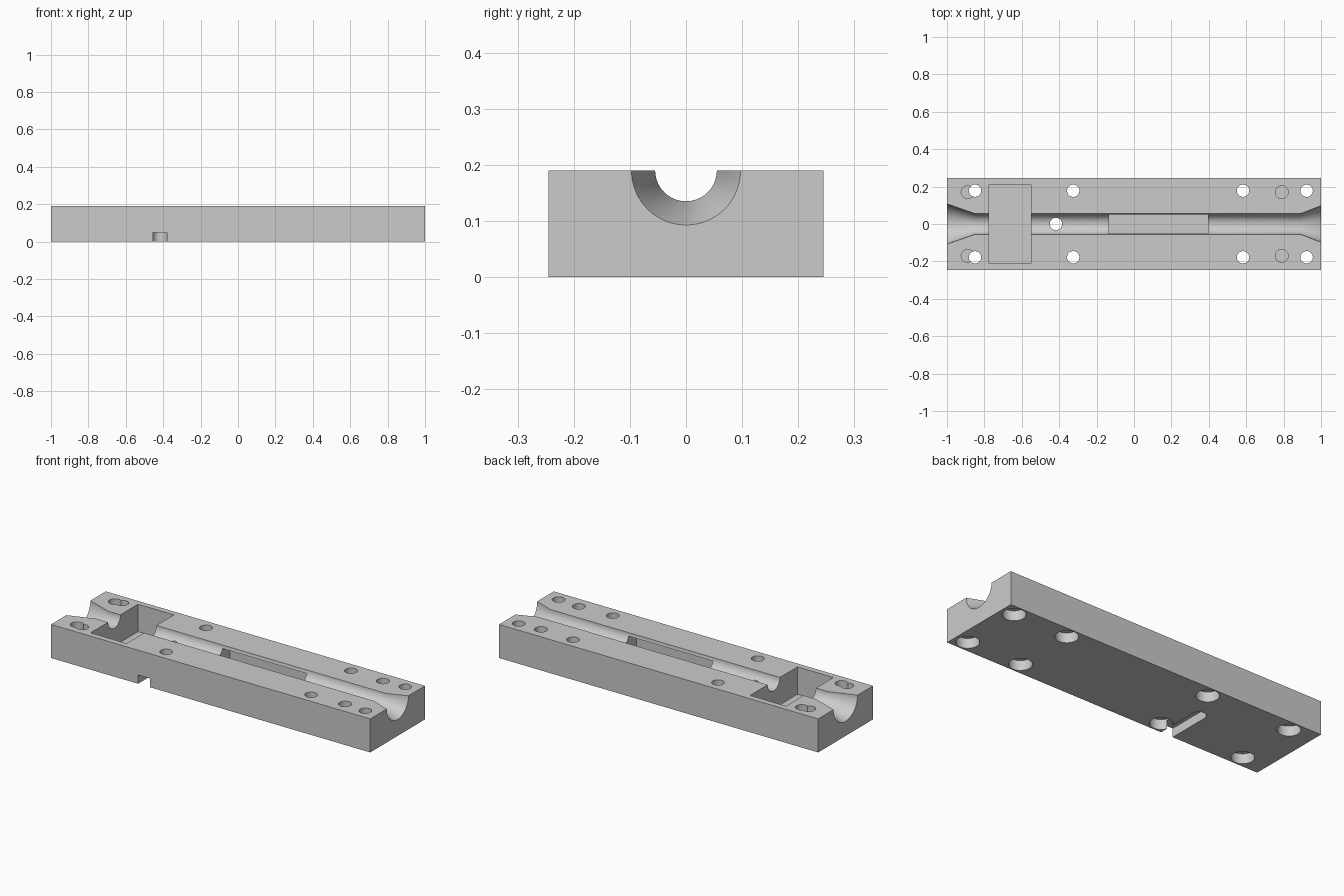
import bpy, math
from mathutils import Matrix, Vector

cube = bpy.data.objects.get("Cube")
if cube:
    bpy.data.objects.remove(cube, do_unlink=True)

H = 0.19           # block height
HALF_Y = 0.245     # half width
SCREW_R = 0.033
SEG = 40

metal = bpy.data.materials.new("plain grey")
metal.use_nodes = True
GREY = (0.6, 0.6, 0.6, 1)
metal.diffuse_color = GREY
metal.node_tree.nodes["Principled BSDF"].inputs["Base Color"].default_value = GREY


def make_object(name, verts, faces):
    mesh = bpy.data.meshes.new(name)
    mesh.from_pydata(verts, [], faces)
    mesh.materials.append(metal)
    obj = bpy.data.objects.new(name, mesh)
    bpy.context.scene.collection.objects.link(obj)
    return obj


def box(name, x, y, z):
    verts = [(a, b, c) for a in x for b in y for c in z]
    faces = [(0, 1, 3, 2), (4, 6, 7, 5), (0, 4, 5, 1),
             (2, 3, 7, 6), (0, 2, 6, 4), (1, 5, 7, 3)]
    return make_object(name, verts, faces)


def lathe(name, profile, origin, along_x=False):
    """Turned solid from (position, radius) pairs along z, or along x."""
    turn = Matrix.Rotation(math.pi / 2, 3, 'Y') if along_x else Matrix.Identity(3)
    verts, faces = [], []
    for pos, r in profile:
        for i in range(SEG):
            a = math.tau * i / SEG
            verts.append(turn @ Vector((r * math.cos(a), r * math.sin(a), pos)) + Vector(origin))
    for k in range(len(profile) - 1):
        for i in range(SEG):
            j = (i + 1) % SEG
            faces.append((k * SEG + i, k * SEG + j, (k + 1) * SEG + j, (k + 1) * SEG + i))
    faces.append(tuple(reversed(range(SEG))))
    faces.append(tuple(range(len(verts) - SEG, len(verts))))
    return make_object(name, verts, faces)


block = box("clamp_block", (-1, 1), (-HALF_Y, HALF_Y), (0, H))
cutters = []

# Long round channel with a flared mouth at each end
cutters.append(lathe("channel_cutter",
                     [(-1.03, 0.118), (-0.85, 0.055), (0.89, 0.055), (1.03, 0.109)],
                     (0, 0, H), along_x=True))

# Cross pocket and the undercut chamber below the channel
cutters.append(box("pocket_cutter", (-0.775, -0.55), (-0.212, 0.212), (0.035, 0.3)))
cutters.append(box("chamber_cutter", (-0.133, 0.395), (-0.12, 0.12), (0.05, 0.172)))

# Screw holes with wide recesses underneath, and blind pin holes on top
for side in (-1, 1):
    for x in (-0.85, -0.325, 0.583, 0.923):
        cutters.append(lathe("screw_cutter",
                             [(-0.05, 0.059), (0.056, 0.059), (0.056, SCREW_R), (0.3, SCREW_R)],
                             (x, side * 0.178, 0)))
    for x in (-0.89, 0.79):
        cutters.append(lathe("pin_cutter", [(0.09, 0.034), (0.31, 0.034)], (x, side * 0.17, 0)))

# Cable passage: round-ended slot from the front edge to a hole in the channel
cutters.append(box("slot_cutter", (-0.455, -0.38), (-0.3, 0), (-0.05, 0.05)))
cutters.append(lathe("slot_end_cutter", [(-0.06, 0.0375), (0.05, 0.0375)], (-0.4175, 0, 0)))
cutters.append(lathe("passage_cutter", [(-0.07, SCREW_R), (0.3, SCREW_R)], (-0.4175, 0, 0)))

bpy.context.view_layer.objects.active = block
for cutter in cutters:
    cutter.hide_render = True
    mod = block.modifiers.new("cut", 'BOOLEAN')
    mod.operation = 'DIFFERENCE'
    mod.solver = 'EXACT'
    mod.object = cutter
    bpy.ops.object.modifier_apply(modifier=mod.name)
for cutter in cutters:
    bpy.data.objects.remove(cutter, do_unlink=True)

# Smooth bores, crisp machined edges
for obj in bpy.context.selected_objects:
    obj.select_set(False)
block.select_set(True)
bpy.ops.object.shade_smooth_by_angle(angle=math.radians(25))
